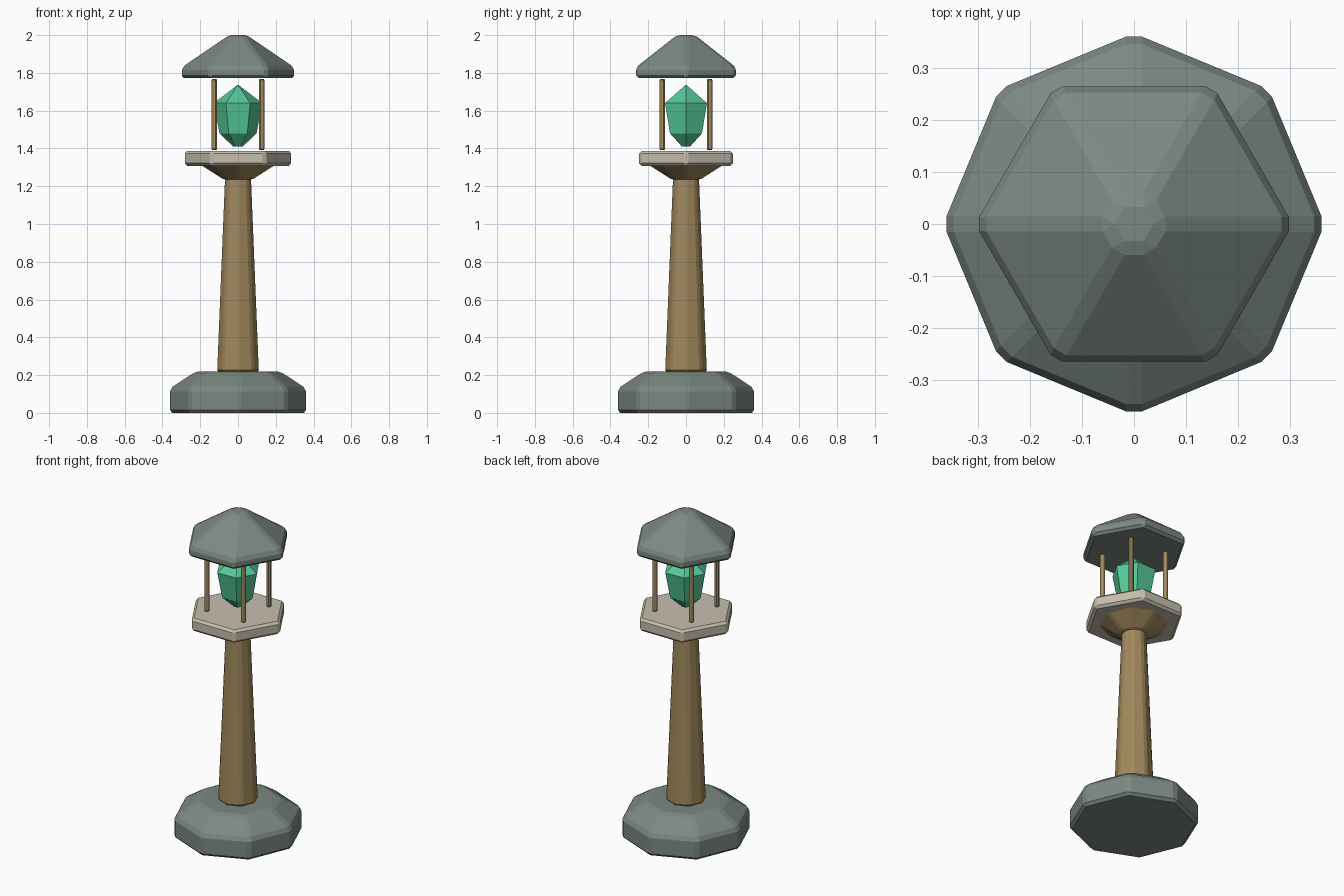
import bpy, bmesh
from math import sin, cos, tau

if "Cube" in bpy.data.objects:
    bpy.data.objects.remove(bpy.data.objects["Cube"])


def material(name, rgb):
    m = bpy.data.materials.new(name)
    m.diffuse_color = (*rgb, 1)
    m.use_nodes = True
    m.node_tree.nodes["Principled BSDF"].inputs["Base Color"].default_value = m.diffuse_color
    return m


STONE = material("green_grey_stone", (0.20, 0.25, 0.225))
WOOD = material("wood", (0.36, 0.25, 0.11))
PALE = material("pale_stone", (0.56, 0.52, 0.42))
GEM = material("green_crystal", (0.09, 0.58, 0.32))


def lathe(name, sides, profile, mat, bevel=0.0, at=(0, 0)):
    """Faceted solid from (radius, z) rings, with a corner on the x axis."""
    bm = bmesh.new()
    rings = []
    for r, z in profile:
        n = sides if r else 1
        rings.append([bm.verts.new((r * cos(tau * i / sides), r * sin(tau * i / sides), z))
                      for i in range(n)])
    for a, b in zip(rings, rings[1:]):
        for i in range(sides):
            j = (i + 1) % sides
            if len(b) == 1:
                bm.faces.new((a[i], a[j], b[0]))
            else:
                bm.faces.new((a[i], a[j], b[j], b[i]))
    bm.faces.new(rings[0][::-1])
    if len(rings[-1]) > 1:
        bm.faces.new(rings[-1])
    bm.normal_update()
    mesh = bpy.data.meshes.new(name)
    bm.to_mesh(mesh)
    bm.free()
    mesh.materials.append(mat)
    ob = bpy.data.objects.new(name, mesh)
    ob.location = (*at, 0)
    bpy.context.collection.objects.link(ob)
    if bevel:
        mod = ob.modifiers.new("chamfer", 'BEVEL')
        mod.width = bevel
        mod.segments = 1
        mod.limit_method = 'NONE'
    return ob


# Octagonal foot and tapered post
lathe("base", 8, [(0.366, 0), (0.366, 0.13), (0.232, 0.218)], STONE, 0.016)
lathe("post", 8, [(0.115, 0.215), (0.073, 1.25)], WOOD, 0.012)

# Flared bracket under the hexagonal platform
lathe("bracket", 8, [(0.08, 1.235), (0.205, 1.315)], WOOD, 0.012)
lathe("platform", 6, [(0.287, 1.308), (0.287, 1.387)], PALE, 0.014)

# Crystal
lathe("crystal", 6, [(0.025, 1.41), (0.098, 1.48), (0.128, 1.64), (0, 1.738)], GEM)

# Four thin rods carrying the roof
for sx, sx_name in ((-1, "left"), (1, "right")):
    for sy, sy_name in ((-1, "front"), (1, "back")):
        lathe(f"rod_{sy_name}_{sx_name}", 8, [(0.016, 1.392), (0.016, 1.768)],
              WOOD, 0.005, (0.125 * sx, 0.125 * sy))

# Hexagonal roof
lathe("roof", 6, [(0.305, 1.772), (0.305, 1.83), (0.055, 2.0)], STONE, 0.015)
